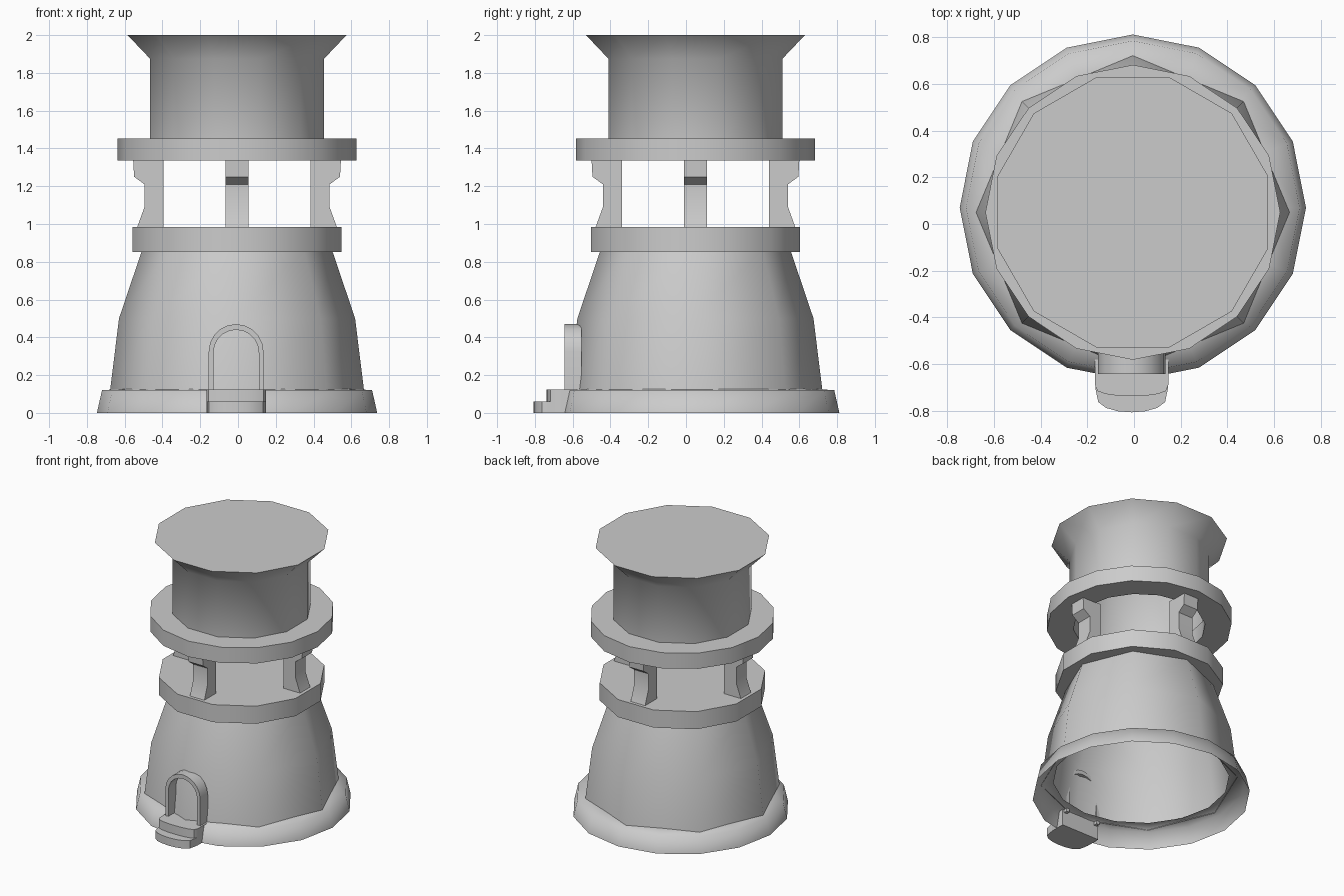
import bpy, bmesh, math
from mathutils import Matrix, Vector

if "Cube" in bpy.data.objects:
    bpy.data.objects.remove(bpy.data.objects["Cube"], do_unlink=True)

grey = bpy.data.materials.new("plain grey")
grey.use_nodes = True
grey.diffuse_color = (0.6, 0.6, 0.6, 1)
grey.node_tree.nodes["Principled BSDF"].inputs["Base Color"].default_value = (0.6, 0.6, 0.6, 1)

CX, CY = -0.005, 0.05


def finish(name, bm, angle=30):
    bmesh.ops.recalc_face_normals(bm, faces=bm.faces)
    mesh = bpy.data.meshes.new(name)
    bm.to_mesh(mesh)
    bm.free()
    mesh.materials.append(grey)
    obj = bpy.data.objects.new(name, mesh)
    bpy.context.collection.objects.link(obj)
    bpy.ops.object.select_all(action='DESELECT')
    obj.select_set(True)
    bpy.context.view_layer.objects.active = obj
    bpy.ops.object.shade_smooth_by_angle(angle=math.radians(angle))
    return obj


def lathe(name, profile, sides, turn=0.0, cy=CY, cap_top=False, cap_bottom=False, closed=False, angle=50):
    """Stack rings of (radius, height) and bridge them."""
    bm = bmesh.new()
    rings = []
    for r, z in profile:
        rings.append([bm.verts.new((CX + r * math.cos(a), cy + r * math.sin(a), z))
                      for a in (math.tau * i / sides + turn for i in range(sides))])
    pairs = list(zip(rings, rings[1:]))
    if closed:
        pairs.append((rings[-1], rings[0]))
    for low, high in pairs:
        for i in range(sides):
            j = (i + 1) % sides
            bm.faces.new((low[i], low[j], high[j], high[i]))
    if cap_bottom:
        bm.faces.new(rings[0][::-1])
    if cap_top:
        bm.faces.new(rings[-1])
    return finish(name, bm, angle)


def extrude_outline(name, points, offset, angle=30):
    bm = bmesh.new()
    face = bm.faces.new([bm.verts.new(p) for p in points])
    new = bmesh.ops.extrude_face_region(bm, geom=[face])["geom"]
    bmesh.ops.translate(bm, vec=offset, verts=[v for v in new if isinstance(v, bmesh.types.BMVert)])
    return finish(name, bm, angle)


# Round body of the tower
half = math.pi / 12
lathe("base_plinth", [(0.742, 0), (0.715, 0.12), (0.6, 0.128)], 16, cy=0.07, angle=100)
lathe("tower_wall", [(0.672, 0.12), (0.625, 0.5), (0.5, 0.87)], 8, angle=60)
lathe("balcony_floor", [(0.572, 0.853), (0.572, 0.985)], 12, half, cap_top=True, cap_bottom=True)
lathe("upper_gallery", [(0.45, 1.335), (0.632, 1.335), (0.632, 1.453), (0.45, 1.453)], 16, closed=True)
lathe("lantern_room", [(0.477, 1.34), (0.477, 1.875), (0.6, 2.0)], 12, half, cap_top=True)

# Four carved pillars between balcony and gallery
side = [(0.39, 0.98), (0.53, 0.98), (0.49, 1.09), (0.49, 1.21), (0.545, 1.25), (0.55, 1.34), (0.39, 1.34)]
for i, label in enumerate(("left", "back", "right", "front")):
    spin = Matrix.Translation((CX, CY, 0)) @ Matrix.Rotation(i * math.pi / 2, 4, 'Z')
    pts = [spin @ Vector((r, -0.06, z)) for r, z in side]
    extrude_outline(label + "_pillar", pts, spin.to_3x3() @ Vector((0, 0.12, 0)))


# Arched door frame
def arch(half_width, top, steps=10):
    spring = top - half_width
    curve = [(half_width * math.cos(math.pi * i / steps), spring + half_width * math.sin(math.pi * i / steps))
             for i in range(steps + 1)]
    return [(half_width, 0.1)] + curve + [(-half_width, 0.1)]


outer, inner = arch(0.145, 0.47), arch(0.12, 0.44)
extrude_outline("door_frame", [(x - 0.01, -0.642, z) for x, z in outer + inner[::-1]], (0, 0.09, 0), 40)


# Two rounded door steps
def step(name, width, back, front, top, corner):
    pts = [(width, back), (width, front + corner)]
    for i in range(1, 8):
        a = math.pi * i / 8
        pts.append((width * math.cos(a), front + corner - corner * math.sin(a) ** 0.6))
    pts += [(-width, front + corner), (-width, back)]
    extrude_outline(name, [(x - 0.01, y, 0) for x, y in pts], (0, 0, top), 40)


step("upper_step", 0.158, -0.58, -0.738, 0.125, 0.05)
step("lower_step", 0.155, -0.6, -0.807, 0.06, 0.1)
